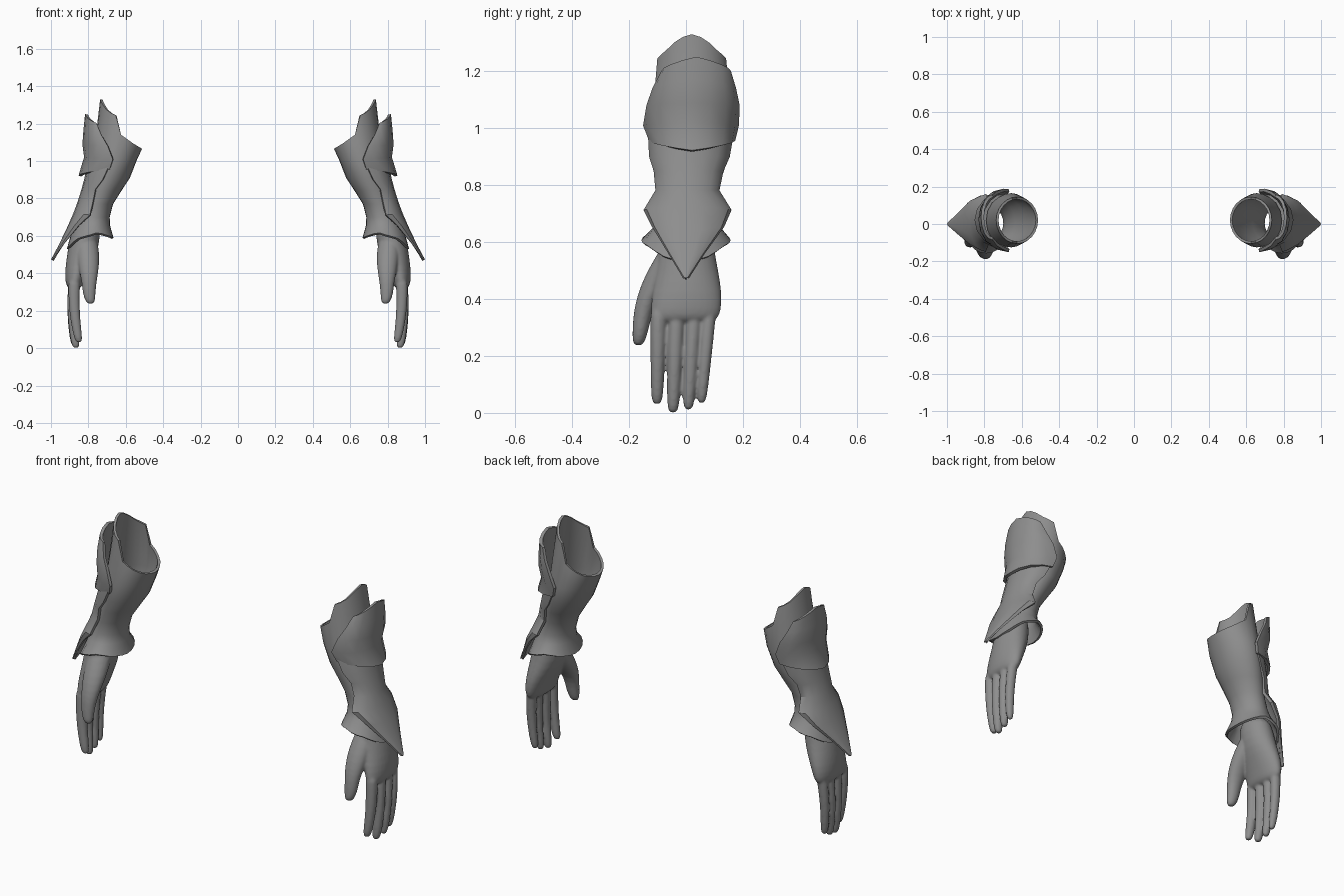
import bpy, math

steel = bpy.data.materials.new("dark_grey")
steel.diffuse_color = (0.27, 0.27, 0.27, 1)


def loft(rings, n, caps=False):
    """Ellipses from top to bottom: (x, rx, y, ry, z); z may be a half-ring list."""
    verts, faces = [], []
    for x, rx, y, ry, z in rings:
        for j in range(n):
            a = 2 * math.pi * j / n
            h = z[min(j, n - j)] if isinstance(z, list) else z
            verts.append((x + rx * math.cos(a), y + ry * math.sin(a), h))
    for i in range(len(rings) - 1):
        for j in range(n):
            k = (j + 1) % n
            faces.append((i * n + j, i * n + n + j, i * n + n + k, i * n + k))
    if caps:
        faces.append(tuple(range(n)))
        faces.append(tuple(reversed(range(len(verts) - n, len(verts)))))
    return verts, faces


def shell(rows, n=8):
    """Curved patch on the outer side: (z ridge, z edge, x ridge, x edge, y front, y back)."""
    verts, faces = [], []
    for zr, ze, xr, xe, y0, y1 in rows:
        for j in range(n + 1):
            a = math.pi * (j / n - 0.5)
            c, s = math.cos(a), math.sin(a)
            verts.append((xe + (xr - xe) * c, (y0 + y1) / 2 + (y1 - y0) / 2 * s,
                          ze + (zr - ze) * (0.5 * c + 0.5 * (1 - abs(s)))))
    w = n + 1
    for i in range(len(rows) - 1):
        for j in range(n):
            faces.append((i * w + j, i * w + w + j, i * w + w + j + 1, i * w + j + 1))
    return verts, faces


def make(name, pieces, thickness=0, offset=0, blend=False, angle=35):
    """One mirrored object from mesh pieces, thickened or blended together."""
    verts, faces = [], []
    for v, f in pieces:
        base = len(verts)
        verts += v
        faces += [tuple(base + i for i in p) for p in f]
    me = bpy.data.meshes.new(name)
    me.from_pydata(verts, [], faces)
    me.materials.append(steel)
    ob = bpy.data.objects.new(name, me)
    bpy.context.collection.objects.link(ob)
    bpy.ops.object.select_all(action='DESELECT')
    ob.select_set(True)
    bpy.context.view_layer.objects.active = ob
    if thickness:
        m = ob.modifiers.new("thickness", 'SOLIDIFY')
        m.thickness, m.offset = thickness, offset
    if blend:
        ob.modifiers.new("round", 'SUBSURF').levels = 1
        m = ob.modifiers.new("fuse", 'REMESH')
        m.mode, m.voxel_size = 'VOXEL', 0.006
        m = ob.modifiers.new("soften", 'SMOOTH')
        m.factor, m.iterations = 0.5, 6
    m = ob.modifiers.new("other_arm", 'MIRROR')
    m.use_mirror_merge = False
    for m in list(ob.modifiers):
        bpy.ops.object.modifier_apply(modifier=m.name)
    bpy.ops.object.shade_smooth_by_angle(angle=math.radians(angle))
    return ob


# Forearm sleeve: high stepped tab at the elbow, flared rim at the wrist
top = [1.33, 1.32, 1.30, 1.275, 1.258, 1.245, 1.14, 1.12, 1.10, 1.085, 1.075, 1.068, 1.065]
rim = [0.53, 0.538, 0.55, 0.57, 0.588, 0.597, 0.606, 0.616, 0.612, 0.604, 0.597, 0.591, 0.588]
make("forearm_sleeve", [loft([
    (0.625, 0.112, 0.020, 0.125, top),
    (0.657, 0.118, 0.020, 0.145, 1.01),
    (0.690, 0.112, 0.017, 0.136, 0.91),
    (0.720, 0.096, 0.012, 0.118, 0.84),
    (0.752, 0.084, 0.005, 0.102, 0.77),
    (0.773, 0.087, 0.005, 0.100, 0.70),
    (0.782, 0.098, 0.003, 0.115, 0.655),
    (0.790, 0.125, 0.000, 0.157, rim),
], 24)], thickness=0.013, offset=-1)

# Elbow guard over the upper outer side
make("elbow_guard", [shell([
    (1.25, 1.20, 0.810, 0.755, -0.078, 0.150),
    (1.17, 1.14, 0.818, 0.730, -0.110, 0.168),
    (1.09, 1.08, 0.824, 0.695, -0.131, 0.181),
    (1.02, 1.01, 0.815, 0.668, -0.143, 0.178),
    (0.92, 0.957, 0.845, 0.685, -0.122, 0.165),
])], thickness=0.016)

# Wrist guard with side wings and a pointed end over the hand
make("wrist_guard", [shell([
    (0.98, 0.98, 0.798, 0.685, -0.126, 0.160),
    (0.90, 0.90, 0.815, 0.722, -0.122, 0.146),
    (0.85, 0.85, 0.828, 0.760, -0.106, 0.124),
    (0.78, 0.78, 0.850, 0.774, -0.100, 0.110),
    (0.72, 0.71, 0.872, 0.790, -0.142, 0.153),
    (0.64, 0.655, 0.907, 0.850, -0.112, 0.127),
    (0.55, 0.56, 0.950, 0.928, -0.054, 0.057),
    (0.47, 0.475, 0.992, 0.990, -0.003, 0.003),
])], thickness=0.016)

# Palm with wrist
hand = [loft([
    (0.805, 0.070, 0.000, 0.090, 0.68),
    (0.820, 0.084, 0.002, 0.098, 0.58),
    (0.835, 0.080, 0.004, 0.112, 0.50),
    (0.860, 0.066, 0.004, 0.126, 0.42),
    (0.872, 0.053, 0.000, 0.127, 0.36),
    (0.874, 0.043, -0.005, 0.120, 0.33),
    (0.875, 0.022, -0.008, 0.095, 0.315),
], 16, True)]

# Fingers from index to little: (base y, tip y, tip x, tip z, radius)
for yb, yt, xt, zt, r in ((-0.096, -0.102, 0.850, 0.030, 0.032),
                          (-0.032, -0.046, 0.866, 0.000, 0.033),
                          (0.030, 0.008, 0.873, 0.011, 0.031),
                          (0.083, 0.054, 0.874, 0.034, 0.028)):
    rings = []
    for t, s in ((0, 1.0), (0.2, 0.94), (0.45, 0.89), (0.7, 0.8), (0.9, 0.72), (0.98, 0.55), (1, 0.3)):
        x = 0.874 + (xt - 0.874) * t + 0.013 * math.sin(math.pi * t)
        rings.append((x, r * s * 1.08, yb + (yt - yb) * t, r * s, 0.38 + (zt - 0.38) * t))
    hand.append(loft(rings, 10, True))

# Thumb
hand.append(loft([
    (0.812, 0.050, -0.010, 0.060, 0.62),
    (0.808, 0.066, -0.040, 0.070, 0.55),
    (0.800, 0.064, -0.088, 0.062, 0.48),
    (0.797, 0.054, -0.130, 0.045, 0.41),
    (0.796, 0.042, -0.152, 0.035, 0.35),
    (0.796, 0.036, -0.160, 0.030, 0.29),
    (0.790, 0.028, -0.166, 0.024, 0.25),
    (0.788, 0.014, -0.168, 0.012, 0.235),
], 10, True))
make("hand", hand, blend=True, angle=60)
